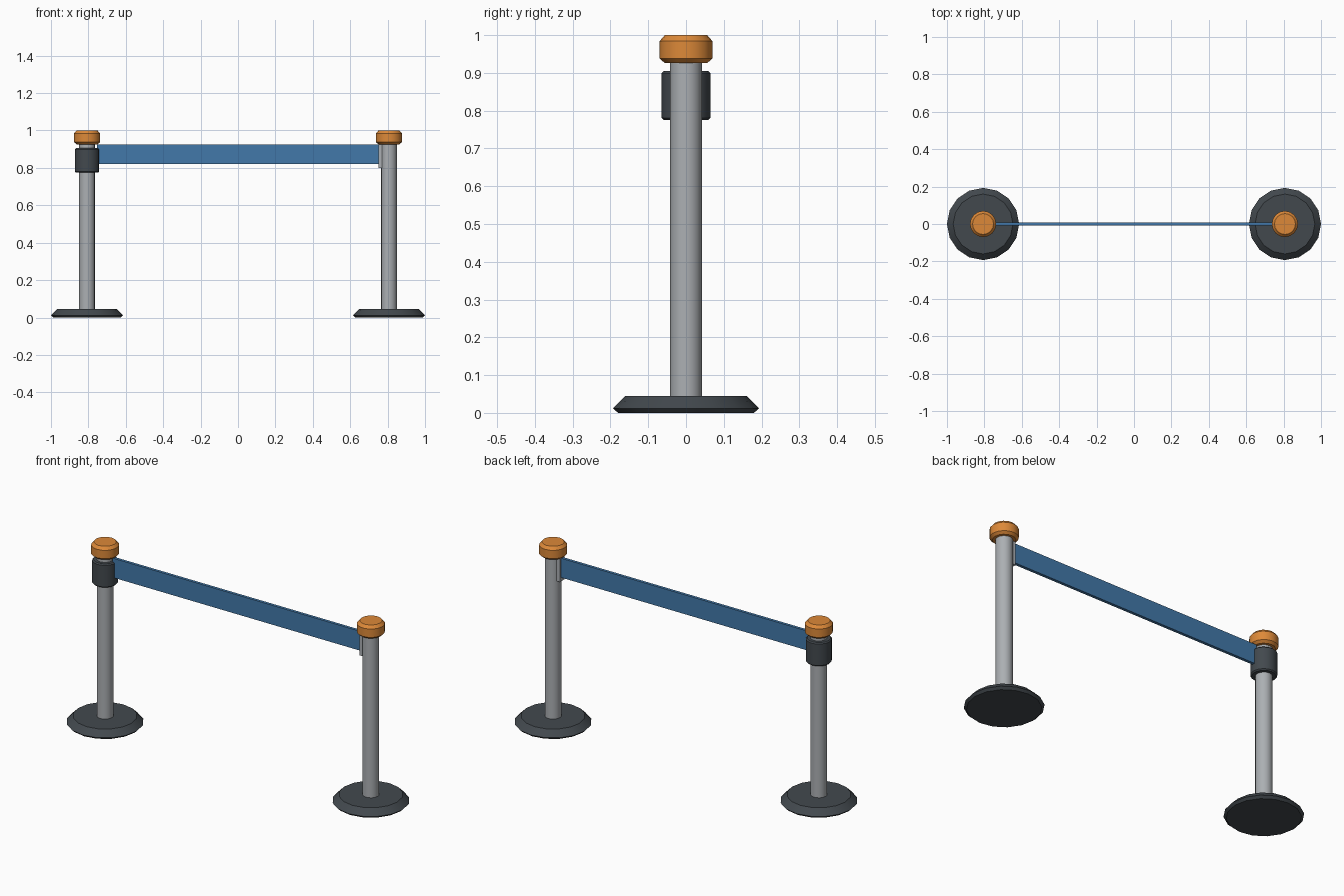
import bpy, bmesh, math

cube = bpy.data.objects.get("Cube")
if cube:
    bpy.data.objects.remove(cube)


def material(name, rgb):
    m = bpy.data.materials.new(name)
    m.use_nodes = True
    m.diffuse_color = (*rgb, 1)
    m.node_tree.nodes["Principled BSDF"].inputs["Base Color"].default_value = (*rgb, 1)
    return m


CHARCOAL = material("charcoal rubber", (0.055, 0.066, 0.076))
STEEL = material("brushed steel", (0.41, 0.43, 0.45))
ORANGE = material("orange plastic", (0.72, 0.25, 0.04))
BLUE = material("blue webbing", (0.055, 0.19, 0.40))


def finish(bm, name, mat, angle=35):
    bmesh.ops.recalc_face_normals(bm, faces=bm.faces)
    mesh = bpy.data.meshes.new(name)
    bm.to_mesh(mesh)
    bm.free()
    mesh.materials.append(mat)
    ob = bpy.data.objects.new(name, mesh)
    bpy.context.collection.objects.link(ob)
    bpy.ops.object.select_all(action="DESELECT")
    ob.select_set(True)
    bpy.context.view_layer.objects.active = ob
    bpy.ops.object.shade_smooth_by_angle(angle=math.radians(angle))
    return ob


def turned(name, x, profile, mat, sides=16):
    """Closed solid turned from (radius, height) pairs around a vertical axis."""
    bm = bmesh.new()
    rings = []
    for r, z in profile:
        rings.append([bm.verts.new((x + r * math.cos(i * math.tau / sides),
                                    r * math.sin(i * math.tau / sides), z))
                      for i in range(sides)])
    for a, b in zip(rings, rings[1:]):
        for i in range(sides):
            j = (i + 1) % sides
            bm.faces.new((a[i], a[j], b[j], b[i]))
    bm.faces.new(rings[0])
    bm.faces.new(rings[-1])
    return finish(bm, name, mat)


def box(name, low, high, mat):
    bm = bmesh.new()
    bmesh.ops.create_cube(bm, size=1)
    for v in bm.verts:
        v.co = [(a + b) / 2 + c * (b - a) for a, b, c in zip(low, high, v.co)]
    return finish(bm, name, mat)


POST_X = 0.807

# Two matching posts
for side, x in (("right", -POST_X), ("left", POST_X)):
    turned(f"{side}_base", x, [(0.18, 0), (0.193, 0.012), (0.16, 0.045)], CHARCOAL)
    turned(f"{side}_pole", x, [(0.042, 0.03), (0.042, 0.94)], STEEL)
    turned(f"{side}_cap", x, [(0.056, 0.926), (0.07, 0.938), (0.07, 0.984), (0.056, 1)], ORANGE)

# Belt cassette around one post
turned("belt_housing", -POST_X,
       [(0.059, 0.775), (0.065, 0.781), (0.065, 0.899), (0.059, 0.905)], CHARCOAL)

# Stretched belt and the clip that receives it
box("belt", (-0.755, -0.008, 0.82), (0.757, 0.008, 0.926), BLUE)
box("belt_clip", (0.752, -0.02, 0.8), (0.775, 0.02, 0.926), STEEL)
